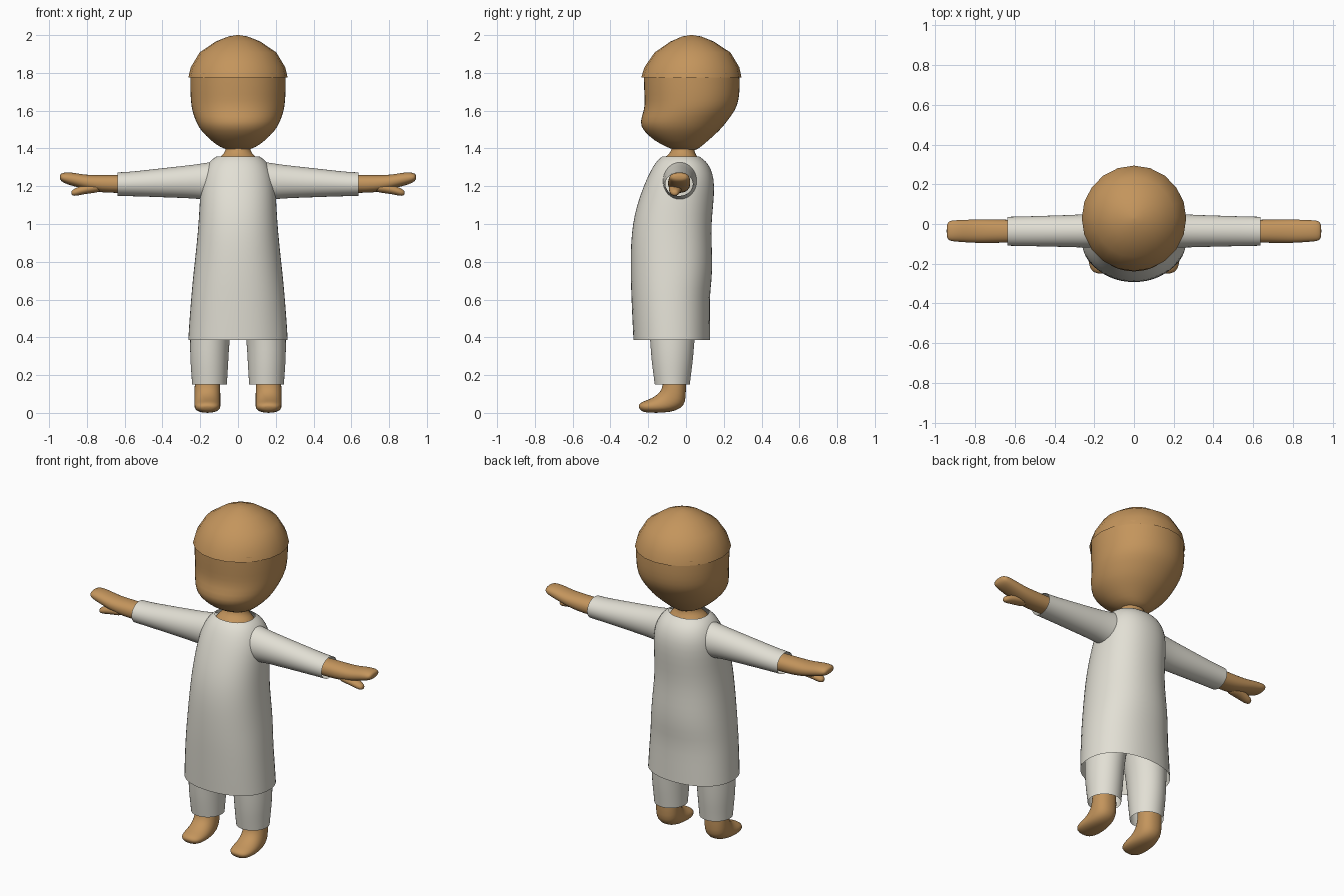
import bpy, bmesh, math
from mathutils import Vector

SEG = 24


def material(name, rgb):
    m = bpy.data.materials.new(name)
    m.diffuse_color = (*rgb, 1)
    return m


skin = material("warm brown", (0.55, 0.30, 0.108))
cloth = material("off white", (0.76, 0.74, 0.66))


def loft(name, rings, mat, close=(False, False), mirror=False, power=2.0, subdiv=1, seg=SEG):
    """Skin a row of rounded rings, each given as (centre, half axis u, half axis v)."""
    bm = bmesh.new()
    rows = []
    for c, u, v in rings:
        row = []
        for i in range(seg):
            a = 2 * math.pi * i / seg
            ca, sa = math.cos(a), math.sin(a)
            cu = math.copysign(abs(ca) ** (2 / power), ca)
            sv = math.copysign(abs(sa) ** (2 / power), sa)
            row.append(bm.verts.new(Vector(c) + Vector(u) * cu + Vector(v) * sv))
        rows.append(row)
    for a, b in zip(rows, rows[1:]):
        for i in range(seg):
            j = (i + 1) % seg
            bm.faces.new((a[i], a[j], b[j], b[i]))
    if close[0]:
        bm.faces.new(rows[0])
    if close[1]:
        bm.faces.new(rows[-1])
    bmesh.ops.recalc_face_normals(bm, faces=bm.faces[:])
    me = bpy.data.meshes.new(name)
    bm.to_mesh(me)
    bm.free()
    me.shade_smooth()
    me.materials.append(mat)
    ob = bpy.data.objects.new(name, me)
    bpy.context.collection.objects.link(ob)
    if mirror:
        ob.modifiers.new("mirror", "MIRROR").use_clip = False
        ob.modifiers["mirror"].use_mirror_merge = False
    if subdiv:
        s = ob.modifiers.new("smooth", "SUBSURF")
        s.levels = s.render_levels = subdiv
    return ob


def level(z, hx, y0, y1, x=0):
    """Horizontal ring."""
    return (x, (y0 + y1) / 2, z), (hx, 0, 0), (0, (y1 - y0) / 2, 0)


def upright(x, y0, y1, z0, z1):
    """Ring across the arm direction."""
    return (x, (y0 + y1) / 2, (z0 + z1) / 2), (0, (y1 - y0) / 2, 0), (0, 0, (z1 - z0) / 2)


def tilted(ya, za, yb, zb, hx, x=0.162):
    """Ring between a front and a back point of the foot outline."""
    return (x, (ya + yb) / 2, (za + zb) / 2), (hx, 0, 0), (0, (yb - ya) / 2, (zb - za) / 2)


# head with a chin bulge
loft("head", [level(*r) for r in (
    (1.388, .04, -.05, .05), (1.405, .095, -.10, .075), (1.44, .142, -.168, .117),
    (1.495, .20, -.23, .18), (1.54, .224, -.248, .217), (1.60, .246, -.224, .262),
    (1.65, .252, -.22, .281), (1.72, .256, -.225, .288), (1.80, .254, -.226, .285))],
    skin, close=(True, False), power=2.1)

# domed cap
loft("cap", [level(*r) for r in (
    (1.775, .263, -.237, .294), (1.83, .25, -.22, .282), (1.908, .203, -.166, .235),
    (1.966, .118, -.082, .147), (1.993, .05, -.02, .08), (2.0, .006, .022, .034))],
    skin, close=(False, True), subdiv=0, seg=20)

# neck flaring into the collar
loft("neck", [level(*r) for r in (
    (1.33, .115, -.13, .075), (1.355, .098, -.112, .062), (1.375, .072, -.085, .047),
    (1.40, .064, -.075, .045), (1.45, .064, -.075, .045))], skin)

# long tunic, open at neck and hem
loft("tunic", [level(*r) for r in (
    (.385, .266, -.28, .13), (.50, .259, -.286, .129), (.62, .249, -.291, .127),
    (.70, .242, -.294, .138), (.80, .231, -.295, .142), (.90, .220, -.293, .137),
    (1.0, .211, -.284, .136), (1.1, .205, -.262, .146), (1.2, .200, -.226, .153),
    (1.27, .186, -.195, .143), (1.32, .160, -.166, .118), (1.345, .136, -.143, .09),
    (1.358, .113, -.126, .07))], cloth, power=2.2)

# sleeves
loft("sleeve", [upright(*r) for r in (
    (.10, -.125, .065, 1.12, 1.335), (.17, -.123, .058, 1.125, 1.325), (.22, -.12, .051, 1.134, 1.316),
    (.32, -.117, .046, 1.138, 1.305), (.48, -.113, .041, 1.144, 1.287), (.58, -.111, .038, 1.147, 1.276),
    (.637, -.11, .037, 1.148, 1.274))], cloth, mirror=True)

# forearm with mitten hand
loft("arm", [upright(*r) for r in (
    (.50, -.093, .02, 1.165, 1.257), (.64, -.094, .022, 1.164, 1.259), (.72, -.096, .023, 1.166, 1.259),
    (.79, -.096, .023, 1.178, 1.259), (.84, -.093, .022, 1.192, 1.266), (.885, -.09, .02, 1.204, 1.274),
    (.92, -.087, .018, 1.216, 1.273), (.938, -.08, .01, 1.228, 1.267), (.943, -.055, -.015, 1.24, 1.258))],
    skin, close=(False, True), mirror=True, power=2.2)

# thumb pointing out and down
loft("thumb", [upright(*r) for r in (
    (.72, -.09, -.015, 1.168, 1.225), (.78, -.092, -.02, 1.163, 1.218), (.83, -.09, -.028, 1.155, 1.203),
    (.86, -.085, -.033, 1.148, 1.19), (.877, -.077, -.042, 1.15, 1.18), (.882, -.067, -.05, 1.158, 1.172))],
    skin, close=(True, True), mirror=True)

# trouser legs
loft("trouser_leg", [level(*r) for r in (
    (.60, .118, -.21, .07, .122), (.50, .113, -.20, .057, .138), (.385, .105, -.191, .046, .150),
    (.28, .102, -.184, .038, .152), (.20, .096, -.173, .027, .151), (.15, .093, -.166, .021, .151))],
    cloth, mirror=True)

# bare feet
loft("foot", [tilted(*r) for r in (
    (-.122, .28, .0, .28, .062), (-.12, .17, .0, .16, .067), (-.126, .128, .0, .085, .069),
    (-.148, .099, -.008, .04, .069), (-.178, .08, -.05, .01, .069), (-.208, .067, -.12, .0, .07),
    (-.236, .057, -.19, .0, .064), (-.25, .044, -.228, .004, .045), (-.251, .032, -.243, .016, .018))],
    skin, close=(False, True), mirror=True, power=2.2)
